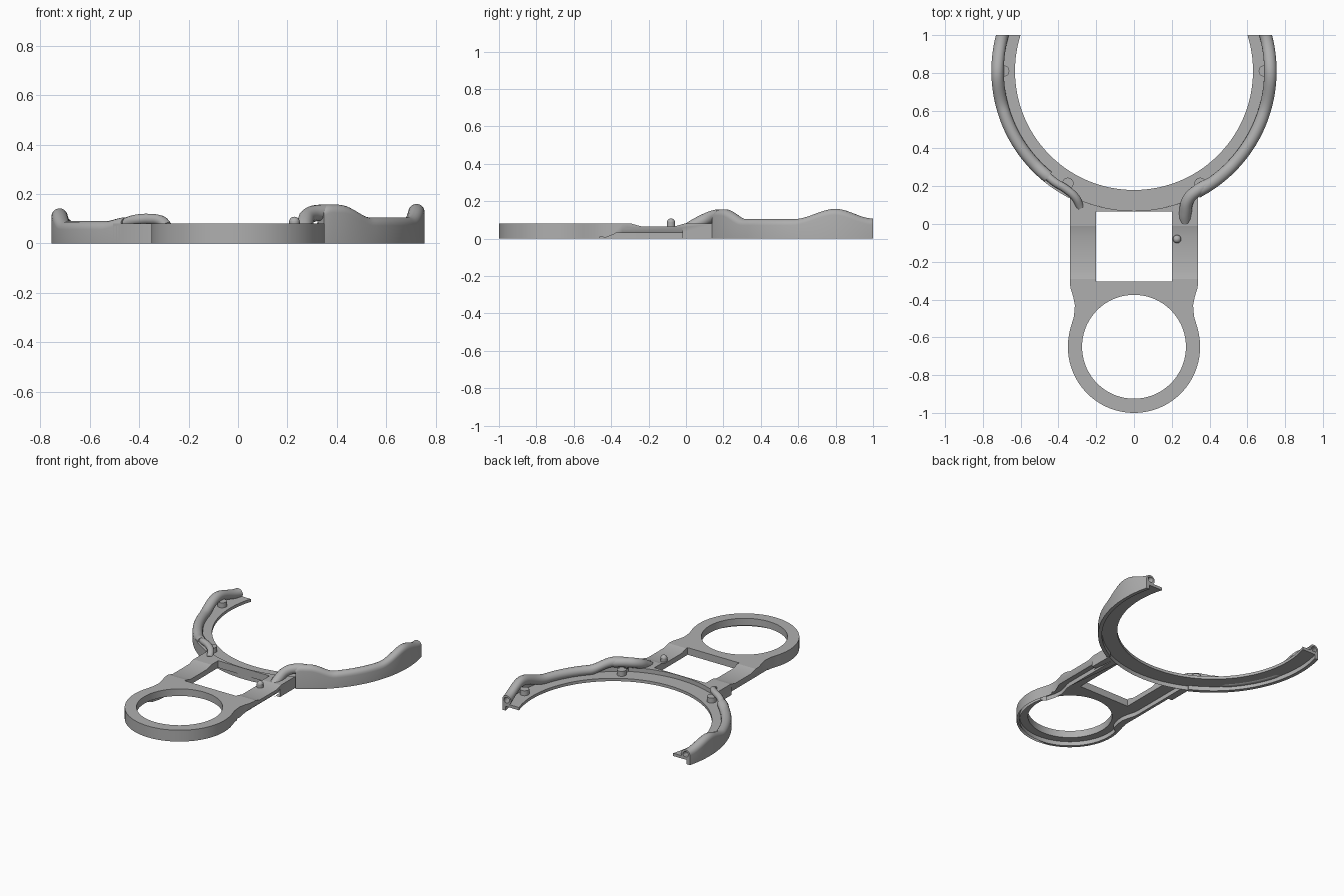
import bpy, bmesh, math
from mathutils import Vector

if "Cube" in bpy.data.objects:
    bpy.data.objects.remove(bpy.data.objects["Cube"], do_unlink=True)

grey = bpy.data.materials.new("light_grey")
grey.use_nodes = True
COLOR = (0.43, 0.43, 0.43, 1)
grey.diffuse_color = COLOR
grey.node_tree.nodes["Principled BSDF"].inputs["Base Color"].default_value = COLOR

RING_Y, FRONT_Y, END_Y = 0.81, -0.65, 1.0
TUBE = 0.033


def finish(obj, angle=35):
    bpy.ops.object.select_all(action='DESELECT')
    obj.select_set(True)
    bpy.context.view_layer.objects.active = obj
    if obj.type == 'CURVE':
        bpy.ops.object.convert(target='MESH')
        obj = bpy.context.view_layer.objects.active
    bm = bmesh.new()
    bm.from_mesh(obj.data)
    bmesh.ops.remove_doubles(bm, verts=bm.verts, dist=0.0002)
    bmesh.ops.recalc_face_normals(bm, faces=bm.faces)
    bm.to_mesh(obj.data)
    bm.free()
    obj.data.materials.clear()
    obj.data.materials.append(grey)
    bpy.ops.object.shade_smooth_by_angle(angle=math.radians(angle))
    return obj


def add(name, data):
    obj = bpy.data.objects.new(name, data)
    bpy.context.collection.objects.link(obj)
    return obj


def prism(name, loops, z0, z1):
    """Flat plate from an outline and optional hole outlines."""
    cu = bpy.data.curves.new(name, 'CURVE')
    cu.dimensions, cu.fill_mode = '2D', 'BOTH'
    cu.extrude = (z1 - z0) / 2
    for loop in loops:
        sp = cu.splines.new('POLY')
        sp.points.add(len(loop) - 1)
        for p, (x, y) in zip(sp.points, loop):
            p.co = (x, y, 0, 1)
        sp.use_cyclic_u = True
    obj = add(name, cu)
    obj.location.z = (z0 + z1) / 2
    return finish(obj)


def arc(cy, r, a0, a1, n=48):
    angles = [math.radians(a0 + (a1 - a0) * i / n) for i in range(n + 1)]
    return [(r * math.cos(a), cy + r * math.sin(a)) for a in angles]


def end_angle(r):
    return math.degrees(math.asin((END_Y - RING_Y) / r))


def cylinder(name, x, y, r, z0, z1):
    bm = bmesh.new()
    bmesh.ops.create_cone(bm, cap_ends=True, segments=24, radius1=r, radius2=r, depth=z1 - z0)
    bmesh.ops.translate(bm, verts=bm.verts, vec=(x, y, (z0 + z1) / 2))
    me = bpy.data.meshes.new(name)
    bm.to_mesh(me)
    bm.free()
    return finish(add(name, me))


def cut(target, cutter):
    mod = target.modifiers.new("cut", 'BOOLEAN')
    mod.operation, mod.solver, mod.object = 'DIFFERENCE', 'EXACT', cutter
    cutter.hide_render = True
    bpy.context.view_layer.objects.active = target
    bpy.ops.object.modifier_apply(modifier=mod.name)
    bpy.data.objects.remove(cutter, do_unlink=True)


def bar(name, profile, axis, half):
    """Prism from a profile lying across the given axis (0 = x, 1 = y)."""
    bm = bmesh.new()
    ends = []
    for s in (-half, half):
        ends.append([bm.verts.new((s, a, b) if axis == 0 else (a, s, b)) for a, b in profile])
    n = len(profile)
    bm.faces.new(ends[0])
    bm.faces.new(ends[1][::-1])
    for i in range(n):
        j = (i + 1) % n
        bm.faces.new((ends[0][i], ends[0][j], ends[1][j], ends[1][i]))
    me = bpy.data.meshes.new(name)
    bm.to_mesh(me)
    bm.free()
    return finish(add(name, me))


# Handle outline: front ring, waist and grip, ending on the big ring
def outline(inset_x, inset_r):
    side = [(0.336, -0.55), (0.318, -0.49), (0.313, -0.43), (0.322, -0.385),
            (0.336, -0.34), (0.34, -0.31)]
    right = [(x - inset_x, y) for x, y in side]
    edge = 0.34 - inset_x
    a = math.degrees(math.acos(edge / 0.74))
    back = arc(RING_Y, 0.74, -a, a - 180)
    front = arc(FRONT_Y, 0.35 - inset_r, 180 - 14, 360 + 14, 72)
    return front + right + back + [(-x, y) for x, y in right[::-1]]


front_hole = arc(FRONT_Y, 0.275, 0, 355, 71)
window = [(-0.2, -0.305), (0.2, -0.305), (0.2, 0.065), (-0.2, 0.065)]
handle = prism("handle_plate", [outline(0, 0), front_hole, window], 0.03, 0.08)
lip = prism("handle_lip", [outline(0, 0), outline(0.05, 0.02)], 0, 0.03)

# Shallow dip in the grip and undercut side edges
cut(handle, bar("dip_cutter", [(-0.29, 0.08), (-0.24, 0.066), (-0.06, 0.066), (-0.01, 0.08),
                               (-0.01, 0.2), (-0.29, 0.2)], 0, 0.6))
for part in (handle, lip):
    for s in (-1, 1):
        wedge = bar("edge_cutter", [(s * 0.305, -0.01), (s * 0.342, 0.064),
                                    (s * 0.45, 0.064), (s * 0.45, -0.01)], 1, 0.22)
        wedge.location.y = -0.24
        cut(part, wedge)
    finish(part)

# Flange of the open ring
inner, outer = end_angle(0.63), end_angle(0.74)
prism("ring_flange", [arc(RING_Y, 0.63, inner, -180 - inner, 96)
                      + arc(RING_Y, 0.74, -180 - outer, outer, 96)], 0.03, 0.05)


def height(keys, y):
    """Smooth interpolation of the tube's top along the arm."""
    if y <= keys[0][0]:
        return keys[0][1]
    for (y0, z0), (y1, z1) in zip(keys, keys[1:]):
        if y <= y1:
            t = (y - y0) / (y1 - y0)
            return z0 + (z1 - z0) * t * t * (3 - 2 * t)
    return keys[-1][1]


# Outer wall with a cable tube moulded along its top
def arm(name, side, start, keys, steps=64):
    bm = bmesh.new()
    rows = []
    mid = 0.755 - TUBE
    for i in range(steps + 1):
        t = i / steps
        y_mid = RING_Y + mid * math.sin(math.radians(start + (end_angle(mid) - start) * t))
        zc = height(keys, y_mid) - TUBE
        section = [(0.73, 0), (0.755, 0)]
        for k in range(15):
            a = math.radians(285 * k / 14)
            section.append((mid + TUBE * math.cos(a), zc + TUBE * math.sin(a)))
        row = []
        for r, z in section:
            a = math.radians(start + (end_angle(r) - start) * t)
            row.append(bm.verts.new((side * r * math.cos(a), RING_Y + r * math.sin(a), z)))
        rows.append(row)
    n = len(rows[0])
    for r0, r1 in zip(rows, rows[1:]):
        for i in range(n):
            j = (i + 1) % n
            bm.faces.new((r0[i], r0[j], r1[j], r1[i]))
    bm.faces.new(rows[0])
    bm.faces.new(rows[-1][::-1])
    me = bpy.data.meshes.new(name)
    bm.to_mesh(me)
    bm.free()
    obj = finish(add(name, me))
    # Open mouth at the end of the tube
    bpy.ops.mesh.primitive_cylinder_add(vertices=20, radius=0.02, depth=0.12, rotation=(math.pi / 2, 0, side * 0.26),
                                        location=(side * 0.697, END_Y, keys[-1][1] - TUBE))
    cut(obj, bpy.context.object)
    return finish(obj)


arm("left_arm", 1, -62.5, [(0.13, 0.085), (0.185, 0.157), (0.21, 0.157), (0.32, 0.105),
                           (0.58, 0.105), (0.8, 0.16), (1.0, 0.108)])
arm("right_arm", -1, -51, [(0.25, 0.105), (0.32, 0.09), (0.6, 0.09), (0.8, 0.142), (1.0, 0.1)])
prism("right_arm_root", [arc(RING_Y, 0.755, 228, 243, 12) + arc(RING_Y, 0.73, 243, 228, 12)], 0, 0.08)


# Free tube ends that lead from the arms onto the handle
def tube(name, points, radius):
    cu = bpy.data.curves.new(name, 'CURVE')
    cu.dimensions = '3D'
    cu.bevel_depth, cu.bevel_resolution, cu.use_fill_caps = radius, 4, True
    cu.resolution_u = 8
    sp = cu.splines.new('BEZIER')
    sp.bezier_points.add(len(points) - 1)
    for p, co in zip(sp.bezier_points, points):
        p.co = Vector(co)
        p.handle_left_type = p.handle_right_type = 'AUTO'
    return finish(add(name, cu))


tube("left_tube_end", [(0.27, 0.01, 0.05), (0.272, 0.06, 0.08), (0.288, 0.13, 0.113),
                       (0.34, 0.18, 0.125), (0.41, 0.217, 0.12)], TUBE)
tube("right_tube_end", [(-0.285, 0.09, 0.065), (-0.31, 0.14, 0.09), (-0.36, 0.185, 0.098),
                        (-0.42, 0.222, 0.093), (-0.47, 0.265, 0.075)], 0.022)

# Screw posts on the flange
for i, a in enumerate((0, 180, 239.5, 300.5)):
    a = math.radians(a)
    cylinder(f"post_{i + 1}", 0.69 * math.cos(a), RING_Y + 0.69 * math.sin(a), 0.03, 0.035, 0.085)

# Small round peg on the grip
cylinder("peg", 0.228, -0.08, 0.022, 0.05, 0.088)
bpy.ops.mesh.primitive_uv_sphere_add(segments=20, ring_count=10, radius=0.022, location=(0.228, -0.08, 0.086))
bpy.context.object.name = "peg_cap"
finish(bpy.context.object)
